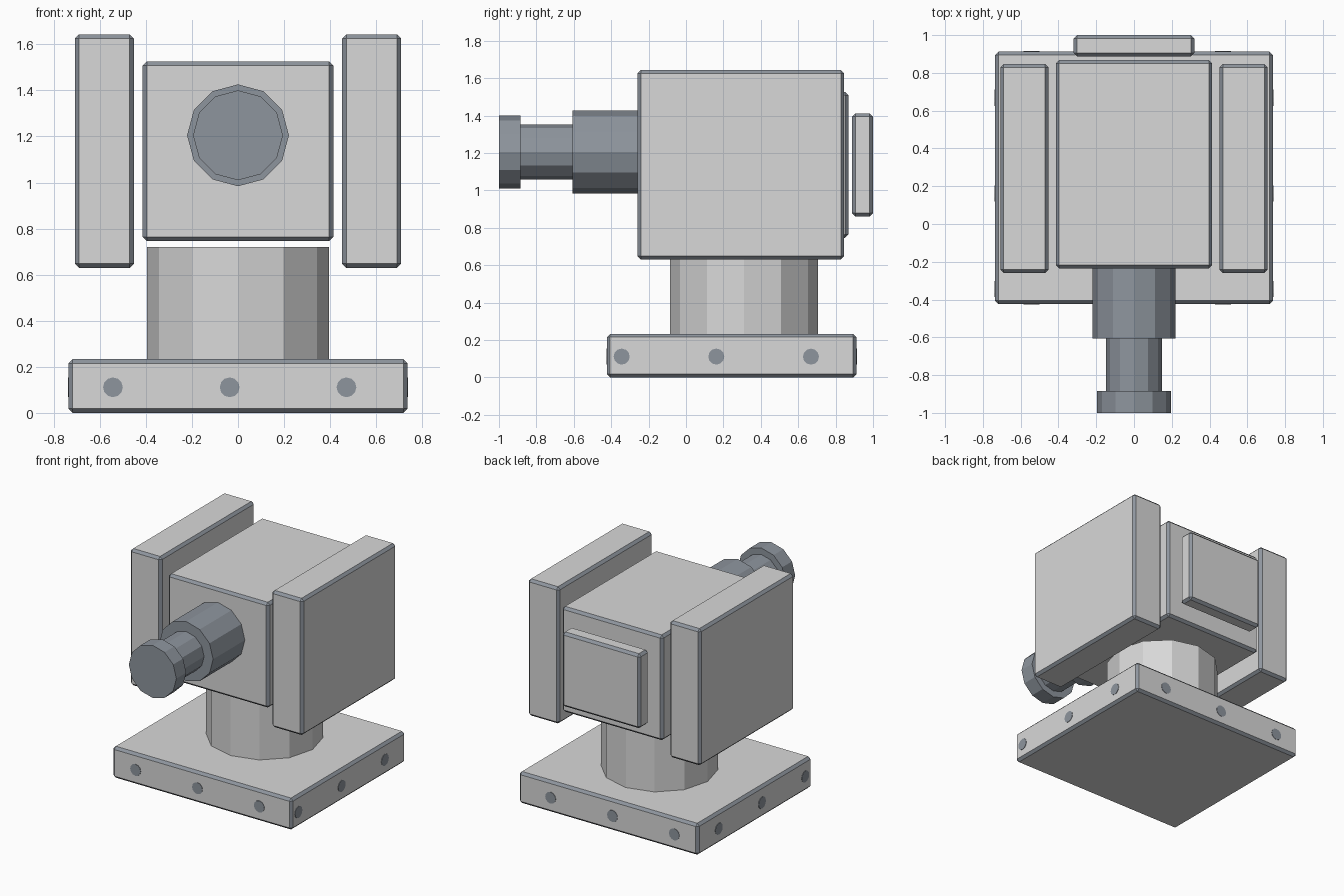
import bpy, bmesh, math
from mathutils import Matrix, Vector

if "Cube" in bpy.data.objects:
    bpy.data.objects.remove(bpy.data.objects["Cube"])


def material(name, rgb):
    m = bpy.data.materials.new(name)
    m.diffuse_color = (*rgb, 1)
    m.use_nodes = True
    m.node_tree.nodes["Principled BSDF"].inputs["Base Color"].default_value = m.diffuse_color
    return m


LIGHT = material("light grey", (0.69, 0.69, 0.69))
STEEL = material("blue grey", (0.27, 0.30, 0.34))


def make(name, bm, mats):
    bmesh.ops.recalc_face_normals(bm, faces=bm.faces)
    me = bpy.data.meshes.new(name)
    bm.to_mesh(me)
    bm.free()
    for m in mats:
        me.materials.append(m)
    ob = bpy.data.objects.new(name, me)
    bpy.context.collection.objects.link(ob)
    return ob


def block(name, lo, hi):
    """Box with chamfered edges in the accent colour."""
    lo, hi = Vector(lo), Vector(hi)
    bm = bmesh.new()
    bmesh.ops.create_cube(bm, size=1, matrix=Matrix.Translation((lo + hi) / 2)
                          @ Matrix.Diagonal((*(hi - lo), 1)))
    ob = make(name, bm, [LIGHT, STEEL])
    b = ob.modifiers.new("chamfer", "BEVEL")
    b.width = 0.018
    b.segments = 1
    b.material = 1
    return ob


def lathe(name, profile, matrix, mat, sides=12):
    """Closed solid from (radius, height) rings with flat sides."""
    bm = bmesh.new()
    rings = [[bm.verts.new(matrix @ Vector((r * math.cos(2 * math.pi * i / sides),
                                            r * math.sin(2 * math.pi * i / sides), h)))
              for i in range(sides)] for r, h in profile]
    for a, b in zip(rings, rings[1:]):
        for i in range(sides):
            j = (i + 1) % sides
            bm.faces.new((a[i], a[j], b[j], b[i]))
    bm.faces.new(rings[0])
    bm.faces.new(rings[-1])
    return make(name, bm, [mat])


# Base plate and round pedestal
block("base_plate", (-0.736, -0.423, 0), (0.736, 0.912, 0.233))
lathe("pedestal", [(0.395, 0.22), (0.395, 0.72)],
      Matrix.Translation((0, 0.31, 0)), LIGHT)

# Main housing, side panels and back plate
block("housing", (-0.414, -0.235, 0.746), (0.414, 0.868, 1.526))
for side, x in (("left", -0.58), ("right", 0.58)):
    block(side + "_panel", (x - 0.128, -0.259, 0.63), (x + 0.128, 0.846, 1.643))
block("back_plate", (-0.32, 0.888, 0.86), (0.32, 1.0, 1.412))

# Stepped barrel pointing to the front
lathe("barrel", [(0.221, 0.2), (0.221, 0.607), (0.147, 0.607), (0.147, 0.885),
                 (0.195, 0.885), (0.195, 1.0)],
      Matrix.Translation((0, 0, 1.205)) @ Matrix.Rotation(math.pi / 2, 4, "X"), STEEL)

# Bolt heads round the base, as thin discs
DISC = [(0.043, -0.01), (0.043, 0.003)]
for i in range(3):
    for name, y, turn in (("front", -0.423, 1), ("back", 0.912, -1)):
        lathe(f"{name}_bolt_{i}", DISC, Matrix.Translation((-0.543 + 0.507 * i, y, 0.111))
              @ Matrix.Rotation(turn * math.pi / 2, 4, "X"), STEEL)
    for name, x, turn in (("right", 0.736, 1), ("left", -0.736, -1)):
        lathe(f"{name}_bolt_{i}", DISC, Matrix.Translation((x, -0.344 + 0.506 * i, 0.111))
              @ Matrix.Rotation(turn * math.pi / 2, 4, "Y"), STEEL)
